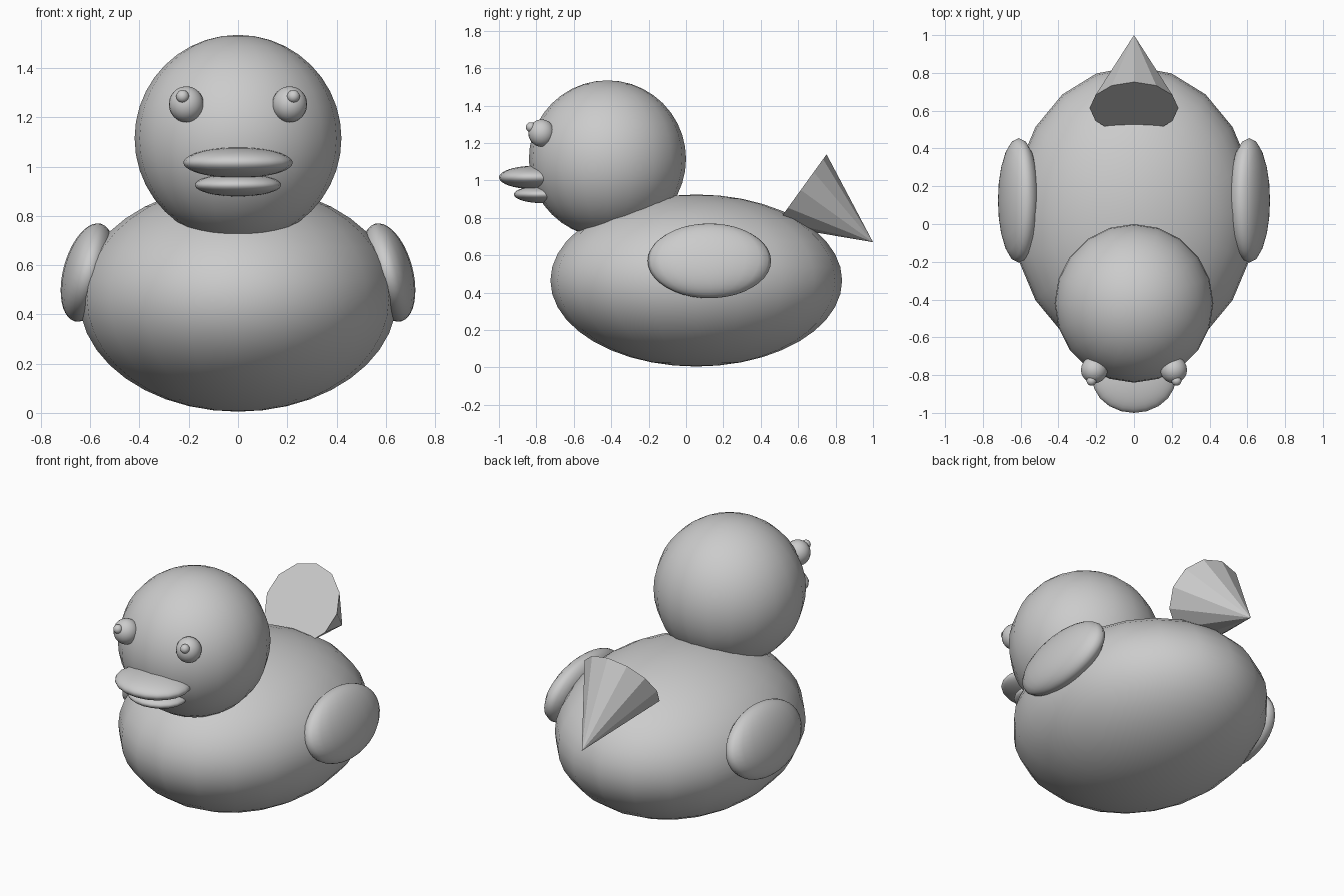
import bpy
import math
from mathutils import Vector

if "Cube" in bpy.data.objects:
    bpy.data.objects.remove(bpy.data.objects["Cube"])

grey = bpy.data.materials.new("plain grey")
grey.diffuse_color = (0.6, 0.6, 0.6, 1.0)
grey.use_nodes = True
grey.node_tree.nodes["Principled BSDF"].inputs["Base Color"].default_value = grey.diffuse_color


def ellipsoid(name, centre, radii, tilt=0.0, segments=20, rings=20):
    """Smooth stretched sphere, tilted about the y axis."""
    bpy.ops.mesh.primitive_uv_sphere_add(segments=segments, ring_count=rings,
                                         radius=1, location=centre,
                                         rotation=(0, tilt, 0))
    ob = bpy.context.object
    ob.name = name
    ob.scale = radii
    bpy.ops.object.transform_apply(location=False, rotation=False, scale=True)
    bpy.ops.object.shade_smooth()
    ob.data.materials.append(grey)
    return ob


# Body and head
ellipsoid("body", (0, 0.055, 0.465), (0.645, 0.78, 0.46))
ellipsoid("head", (0, -0.42, 1.115), (0.42, 0.42, 0.42))

# Bill
ellipsoid("upper_bill", (0, -0.813, 1.016), (0.222, 0.187, 0.062))
ellipsoid("lower_bill", (0, -0.77, 0.925), (0.175, 0.15, 0.046))

# Paired parts: wings, eyes and pupils
for side, s in (("left", -1), ("right", 1)):
    ellipsoid(side + "_wing", (s * 0.61, 0.125, 0.57), (0.1, 0.33, 0.205),
              tilt=-s * math.radians(15))
    ellipsoid(side + "_eye", (s * 0.21, -0.772, 1.253), (0.071, 0.071, 0.073))
    ellipsoid(side + "_pupil", (s * 0.225, -0.83, 1.285), (0.026, 0.026, 0.026))

# Tail: twelve-sided cone with its flat base facing up and forward
base = Vector((0, 0.614, 0.949))
tip = Vector((0, 1.0, 0.67))
axis = tip - base
bpy.ops.mesh.primitive_cone_add(vertices=12, radius1=0.235, radius2=0,
                                depth=axis.length, location=(base + tip) / 2)
tail = bpy.context.object
tail.name = "tail"
tail.rotation_euler = (-math.atan2(axis.y, axis.z), 0, 0)
tail.data.materials.append(grey)
